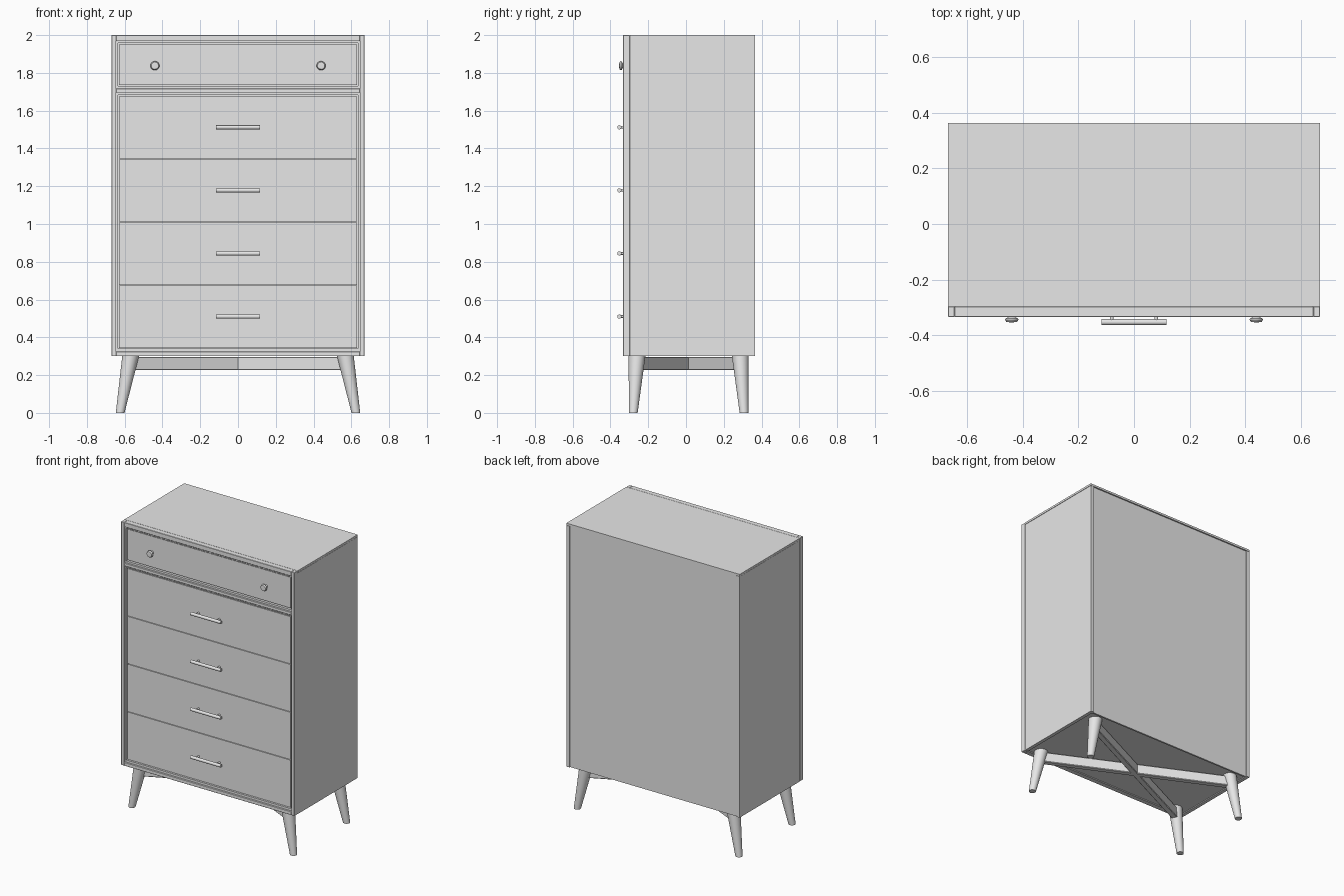
import bpy, bmesh, math
from mathutils import Matrix, Vector

if "Cube" in bpy.data.objects:
    bpy.data.objects.remove(bpy.data.objects["Cube"])

grey = bpy.data.materials.new("plain grey")
grey.diffuse_color = (0.8, 0.8, 0.8, 1)
grey.use_nodes = True
grey.node_tree.nodes["Principled BSDF"].inputs["Base Color"].default_value = grey.diffuse_color


def finish(bm, name, smooth=False):
    bmesh.ops.recalc_face_normals(bm, faces=bm.faces[:])
    me = bpy.data.meshes.new(name)
    bm.to_mesh(me)
    bm.free()
    me.materials.append(grey)
    ob = bpy.data.objects.new(name, me)
    bpy.context.collection.objects.link(ob)
    if smooth:
        bpy.ops.object.select_all(action='DESELECT')
        ob.select_set(True)
        bpy.context.view_layer.objects.active = ob
        bpy.ops.object.shade_smooth_by_angle(angle=math.radians(40))
    return ob


def box(name, x0, x1, y0, y1, z0, z1, bevel=0.0):
    bm = bmesh.new()
    bmesh.ops.create_cube(bm, size=1)
    for v in bm.verts:
        v.co = ((x0 + x1) / 2 + v.co.x * (x1 - x0),
                (y0 + y1) / 2 + v.co.y * (y1 - y0),
                (z0 + z1) / 2 + v.co.z * (z1 - z0))
    if bevel:
        bmesh.ops.bevel(bm, geom=bm.edges[:], offset=bevel, segments=1, affect='EDGES')
    return finish(bm, name)


def rod(name, a, b, r, sides=16):
    a, b = Vector(a), Vector(b)
    bm = bmesh.new()
    rot = (b - a).to_track_quat('Z', 'Y').to_matrix().to_4x4()
    bmesh.ops.create_cone(bm, cap_ends=True, segments=sides, radius1=r, radius2=r,
                          depth=(b - a).length, matrix=Matrix.Translation((a + b) / 2) @ rot)
    return finish(bm, name, True)


# carcass panels
for s, side in ((-1, "left"), (1, "right")):
    a, b = sorted((s * 0.669, s * 0.645))
    box(side + "_side_panel", a, b, -0.297, 0.364, 0.30, 1.984)
box("top_panel", -0.67, 0.67, -0.297, 0.364, 1.986, 2.0)
box("back_panel", -0.645, 0.645, 0.345, 0.357, 0.30, 1.984)
box("bottom_panel", -0.645, 0.645, -0.297, 0.345, 0.306, 0.33)
box("inner_backing", -0.645, 0.645, -0.297, -0.285, 0.33, 1.984)

# front frame: outer border and the stepped lip inside it
F, B = -0.334, -0.297
for s, side in ((-1, "left"), (1, "right")):
    a, b = sorted((s * 0.67, s * 0.645))
    box(side + "_frame_stile", a, b, F, B, 0.30, 2.0, 0.002)
    for z0, z1, row in ((0.325, 1.695, "lower"), (1.717, 1.968, "upper")):
        a, b = sorted((s * 0.645, s * 0.636))
        box(f"{side}_{row}_lip", a, b, F + 0.009, B, z0, z1)
for name, z0, z1 in (("bottom", 0.30, 0.325), ("middle", 1.695, 1.717), ("top", 1.968, 2.0)):
    box(name + "_frame_rail", -0.646, 0.646, F, B, z0, z1, 0.002)
for i, (z0, z1) in enumerate(((0.325, 0.340), (1.684, 1.695), (1.717, 1.730), (1.957, 1.968))):
    box(f"rail_lip_{i + 1}", -0.636, 0.636, F + 0.009, B, z0, z1)

# drawer fronts with bar handles
D = -0.318
for i in range(4):
    z0 = 0.344 + i * 0.334
    box(f"drawer_front_{i + 1}", -0.630, 0.630, D, B, z0, z0 + 0.330)
    z = z0 + 0.166
    rod(f"handle_bar_{i + 1}", (-0.117, -0.353, z), (0.117, -0.353, z), 0.011)
    for s, side in ((-1, "left"), (1, "right")):
        rod(f"handle_post_{side}_{i + 1}", (s * 0.08, D, z), (s * 0.08, -0.352, z), 0.007, 12)
box("top_drawer_front", -0.630, 0.630, D, B, 1.736, 1.951)

# round knobs, turned from a profile
for s, side in ((-1, "left"), (1, "right")):
    bm = bmesh.new()
    prof = [(0, D), (0.011, D), (0.011, -0.334), (0.023, -0.340), (0.024, -0.345), (0.019, -0.353), (0, -0.354)]
    vs = [bm.verts.new((r, y, 0)) for r, y in prof]
    es = [bm.edges.new(p) for p in zip(vs, vs[1:])]
    bmesh.ops.spin(bm, geom=vs + es, cent=(0, 0, 0), axis=(0, 1, 0), angle=2 * math.pi, steps=20)
    bmesh.ops.remove_doubles(bm, verts=bm.verts[:], dist=0.0002)
    bmesh.ops.translate(bm, verts=bm.verts[:], vec=(s * 0.44, 0, 1.838))
    finish(bm, side + "_knob", True)

# splayed tapered legs, cut level at both ends
YC, H = 0.014, 0.308
for sx, side in ((-1, "left"), (1, "right")):
    for sy, end in ((-1, "front"), (1, "back")):
        bm = bmesh.new()
        bmesh.ops.create_cone(bm, cap_ends=True, segments=24, radius1=0.023, radius2=0.045, depth=H)
        for v in bm.verts:
            t = v.co.z / H + 0.5
            v.co += Vector((sx * (0.624 - 0.057 * t), YC + sy * (0.293 - 0.020 * t), H / 2))
        finish(bm, f"{end}_{side}_leg", True)

# crossed stretchers between opposite legs
L = 2 * math.hypot(0.565, 0.27)
for s, name in ((1, "rising"), (-1, "falling")):
    ob = box(name + "_cross_stretcher", -L / 2, L / 2, -0.02, 0.02, 0.226, 0.296, 0.004)
    ob.data.transform(Matrix.Translation((0, YC, 0)) @ Matrix.Rotation(s * math.atan2(0.27, 0.565), 4, 'Z'))
